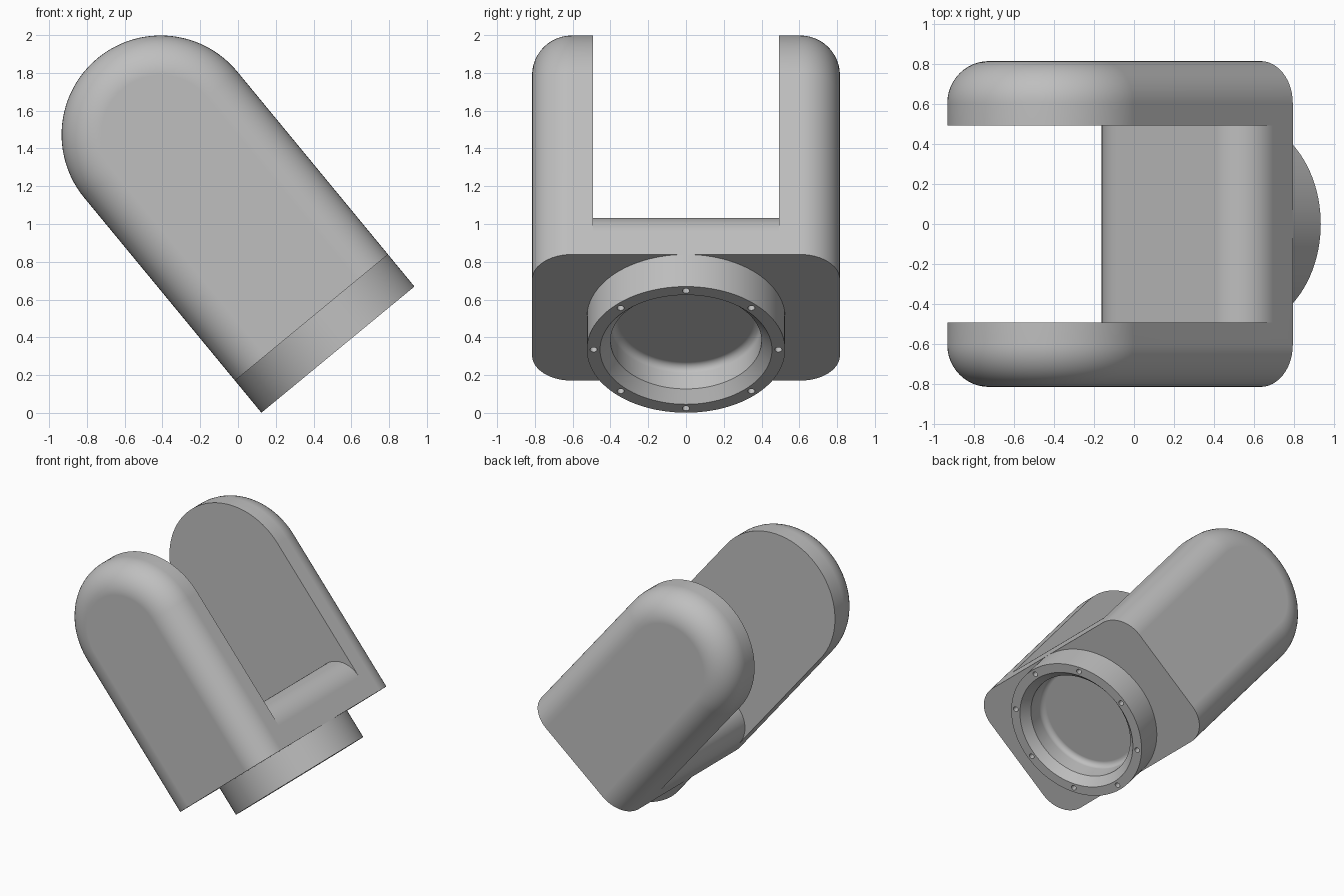
import bpy, bmesh
from math import sin, cos, pi, radians
from mathutils import Euler

cube = bpy.data.objects.get("Cube")
if cube:
    bpy.data.objects.remove(cube, do_unlink=True)

R = 0.525          # half width of fork, also flange radius
HALF_Y = 0.815     # half thickness of fork
FILLET = 0.21
BASE = 0.22        # height where the fork meets the flange
AXIS = 1.475       # height of the rounded arm ends
SLOT = 0.493       # half width of the gap between the arms

grey = bpy.data.materials.new("plain_grey")
grey.use_nodes = True
color = (0.52, 0.52, 0.52, 1)
grey.diffuse_color = color
grey.node_tree.nodes["Principled BSDF"].inputs["Base Color"].default_value = color


def loft(name, rings):
    """Skin a list of equal-length rings and cap both ends."""
    bm = bmesh.new()
    loops = [[bm.verts.new(p) for p in ring] for ring in rings]
    n = len(loops[0])
    for a, b in zip(loops, loops[1:]):
        for i in range(n):
            j = (i + 1) % n
            bm.faces.new((a[i], a[j], b[j], b[i]))
    bm.faces.new(loops[0])
    bm.faces.new(loops[-1])
    bmesh.ops.recalc_face_normals(bm, faces=bm.faces)
    mesh = bpy.data.meshes.new(name)
    bm.to_mesh(mesh)
    bm.free()
    ob = bpy.data.objects.new(name, mesh)
    bpy.context.collection.objects.link(ob)
    ob.data.materials.append(grey)
    return ob


def circle(r, z, n, cx=0, cy=0):
    return [(cx + r * cos(2 * pi * i / n), cy + r * sin(2 * pi * i / n), z) for i in range(n)]


def arch(inset, y, n=48):
    """Arched outline of the fork, pulled in by a given inset."""
    r = R - inset
    arc = [(r * cos(pi * i / n), y, AXIS + r * sin(pi * i / n)) for i in range(n + 1)]
    return [(r, y, BASE)] + arc + [(-r, y, BASE)]


def cut(ob, cutters):
    for c in cutters:
        c.hide_render = True
        mod = ob.modifiers.new("cut", 'BOOLEAN')
        mod.operation = 'DIFFERENCE'
        mod.solver = 'EXACT'
        mod.object = c
    bpy.context.view_layer.objects.active = ob
    for mod in list(ob.modifiers):
        bpy.ops.object.modifier_apply(modifier=mod.name)
    for c in cutters:
        bpy.data.objects.remove(c, do_unlink=True)


# Fork: arched block with rounded outer rims
steps = 12
rim = [(FILLET * (1 - cos(a)), HALF_Y - FILLET + FILLET * sin(a))
       for a in (pi / 2 * i / steps for i in range(steps + 1))]
profile = [(d, -y) for d, y in reversed(rim)] + rim
fork = loft("fork", [arch(d, y) for d, y in profile])

# Gap between the arms, leaving a saddle with two rounded shoulders
SADDLE, ROUND = 0.577, 0.2
right = [(R - ROUND + ROUND * cos(a), SADDLE - ROUND + ROUND * sin(a))
         for a in (pi / 2 * i / steps for i in range(steps + 1))]
outline = [(0.7, 2.3), (0.7, SADDLE - ROUND)] + right
outline += [(-x, z) for x, z in reversed(outline)]
gap = loft("gap_cutter", [[(x, y, z) for x, z in outline] for y in (-SLOT, SLOT)])
cut(fork, [gap])

# Flange: hollow ring with chamfered mouth and rounded cup floor
cup = [(0.36 + 0.04 * cos(a), 0.17 + 0.04 * sin(a)) for a in (pi / 2 * i / 6 for i in range(7))]
section = [(R, BASE), (R, 0), (0.455, 0), (0.4, 0.06)] + cup
flange = loft("flange", [circle(r, z, 96) for r, z in section])

# Screw holes around the flange face
holes = []
for k in range(8):
    a = k * pi / 4
    holes.append(loft("hole_cutter", [circle(0.019, z, 16, 0.489 * cos(a), 0.489 * sin(a))
                                      for z in (-0.05, 0.1)]))
cut(flange, holes)

# Tilt the parts, shade smooth and keep flat faces flat
for ob in (fork, flange):
    ob.rotation_euler = Euler((0, radians(-39.5), 0))
    ob.location = (0.529, 0, 0.335)
    bpy.ops.object.select_all(action='DESELECT')
    ob.select_set(True)
    bpy.context.view_layer.objects.active = ob
    bpy.ops.object.shade_smooth_by_angle(angle=radians(30))
    weighted = ob.modifiers.new("weighted_normals", 'WEIGHTED_NORMAL')
    weighted.keep_sharp = True
